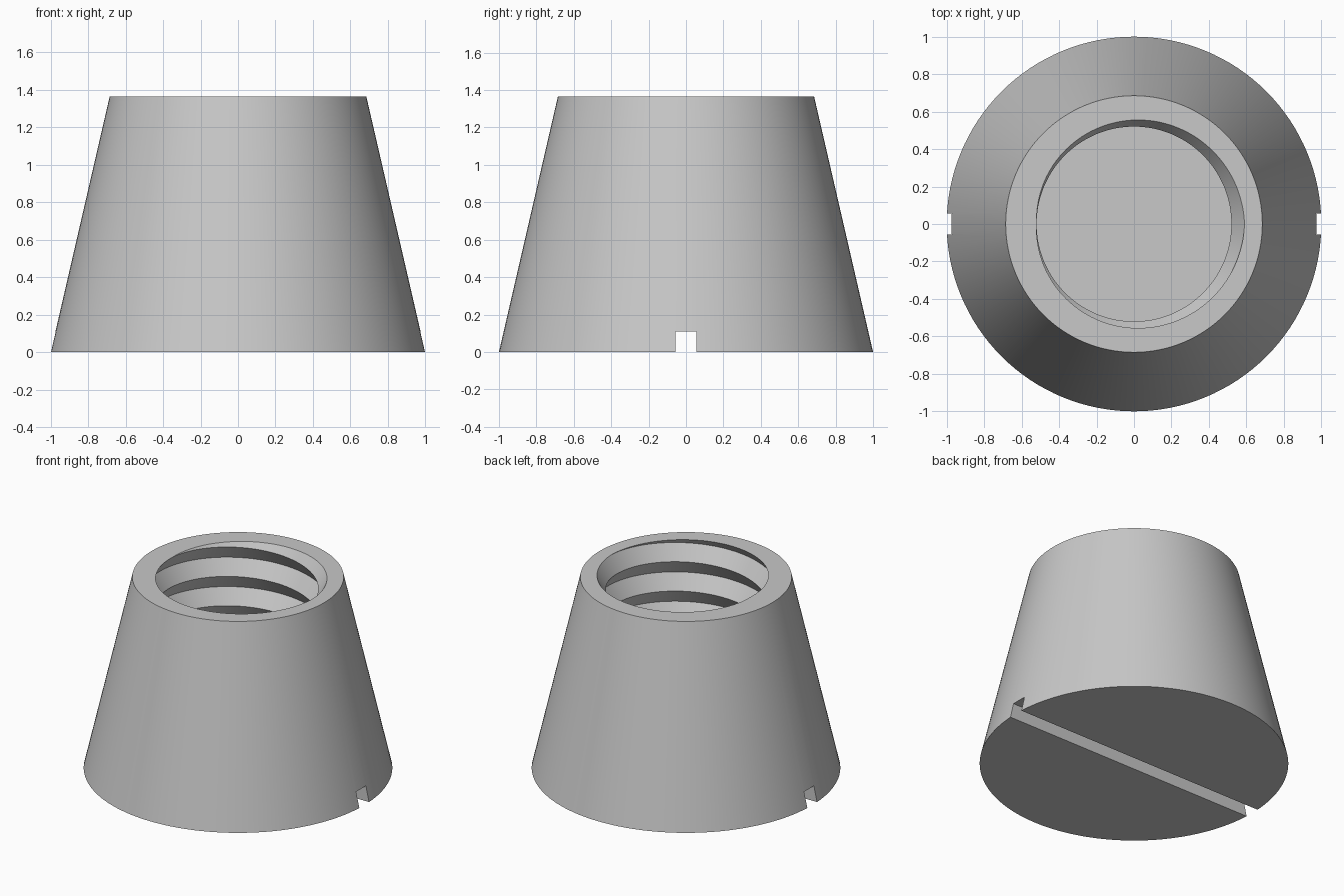
import bpy
import bmesh
from math import cos, sin, pi, radians

old = bpy.data.objects.get("Cube")
if old:
    bpy.data.objects.remove(old, do_unlink=True)

HEIGHT, BASE_R, TOP_R = 1.365, 1.0, 0.685
CREST_R, THREAD_DEPTH, PITCH = 0.52, 0.07, 0.21
FLOOR = 0.25
SLOT_WIDTH, SLOT_DEPTH = 0.11, 0.11
SEGMENTS = 128

grey = bpy.data.materials.new("plain grey")
grey.use_nodes = True
colour = (0.58, 0.58, 0.58, 1)
grey.diffuse_color = colour
grey.node_tree.nodes["Principled BSDF"].inputs["Base Color"].default_value = colour


def polar(r, a, z):
    return (r * cos(a), r * sin(a), z)


def thread_column(a):
    """Points down the V thread wall at one angle, clipped to the hole."""
    crest = HEIGHT + PITCH * (a - pi) / (2 * pi)
    rows = int(2 * (HEIGHT - FLOOR) / PITCH) + 3
    points = []
    for j in range(-rows, 3):
        z = min(max(crest + j * PITCH / 2, FLOOR), HEIGHT)
        t = ((z - crest) / PITCH) % 1
        r = CREST_R + THREAD_DEPTH * (1 - abs(2 * t - 1))
        points.append(polar(r, a, z))
    return points


# Tapered body: base edge, top edge, then down the threaded hole
bm = bmesh.new()
columns = []
for i in range(SEGMENTS + 1):
    a = 2 * pi * i / SEGMENTS
    points = thread_column(a)
    points += [polar(TOP_R, a, HEIGHT), polar(BASE_R, a, 0)]
    columns.append([bm.verts.new(p) for p in points])
for c, d in zip(columns, columns[1:]):
    for k in range(len(c) - 1):
        bm.faces.new((c[k], d[k], d[k + 1], c[k + 1]))

# Hole floor and underside
bm.faces.new([c[0] for c in columns[:-1]])
bm.faces.new([c[-1] for c in columns[:-1]])
bmesh.ops.remove_doubles(bm, verts=bm.verts[:], dist=1e-5)
bmesh.ops.recalc_face_normals(bm, faces=bm.faces[:])
mesh = bpy.data.meshes.new("threaded_cone")
bm.to_mesh(mesh)
bm.free()
mesh.materials.append(grey)
body = bpy.data.objects.new("threaded_cone", mesh)
bpy.context.collection.objects.link(body)

# Driver slot across the underside
bpy.ops.mesh.primitive_cube_add(size=1, location=(0, 0, 0))
cutter = bpy.context.object
cutter.name = "slot_cutter"
cutter.scale = (3, SLOT_WIDTH, 2 * SLOT_DEPTH)
cutter.hide_render = True
cutter.data.materials.append(grey)

bpy.ops.object.select_all(action='DESELECT')
body.select_set(True)
bpy.context.view_layer.objects.active = body
slot = body.modifiers.new("slot", 'BOOLEAN')
slot.operation = 'DIFFERENCE'
slot.solver = 'EXACT'
slot.object = cutter
bpy.ops.object.modifier_apply(modifier=slot.name)
bpy.data.objects.remove(cutter, do_unlink=True)
bpy.ops.object.shade_smooth_by_angle(angle=radians(30))
